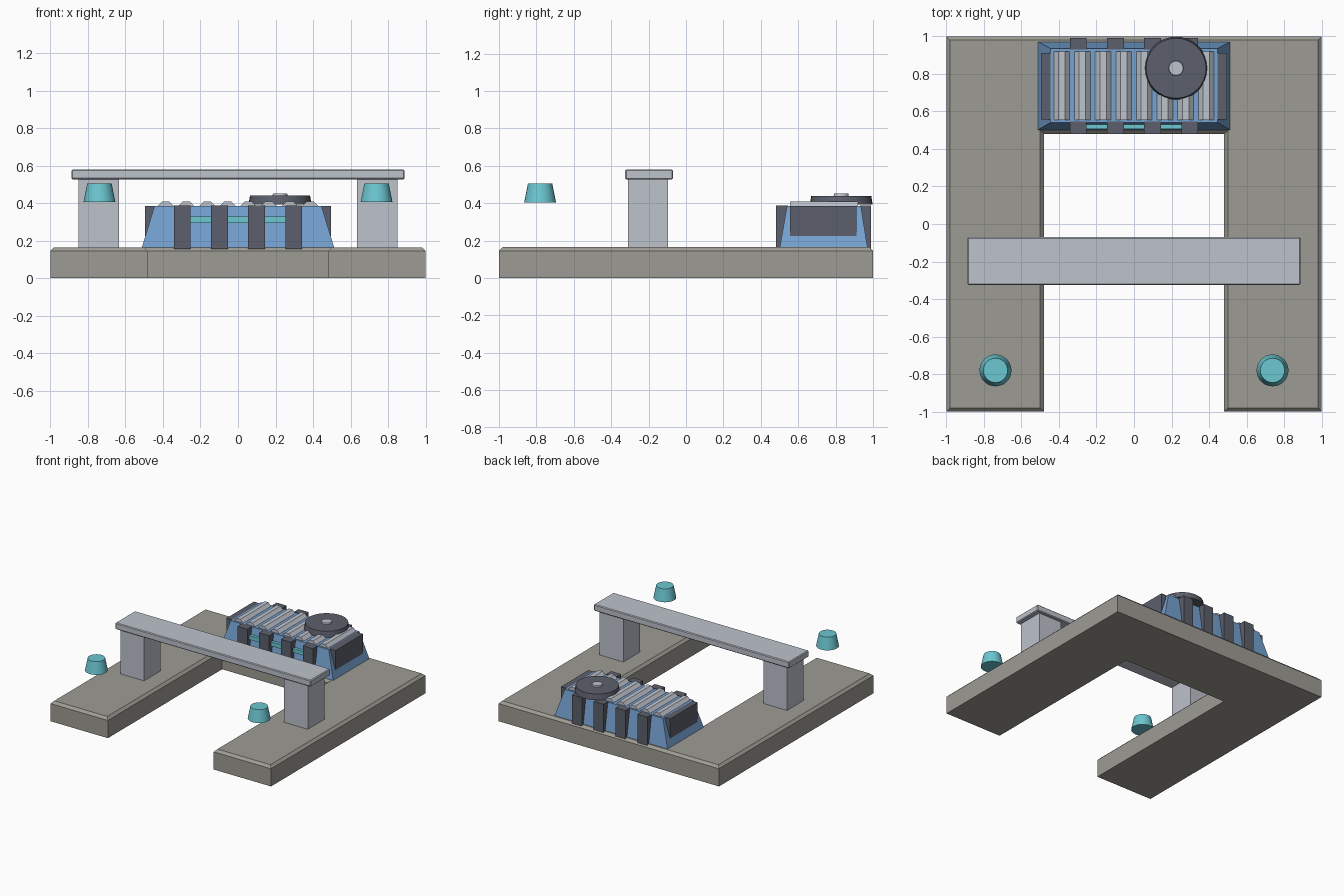
import bpy, bmesh, math

if "Cube" in bpy.data.objects:
    bpy.data.objects.remove(bpy.data.objects["Cube"])


def material(name, r, g, b):
    m = bpy.data.materials.new(name)
    m.diffuse_color = (r, g, b, 1)
    m.use_nodes = True
    m.node_tree.nodes["Principled BSDF"].inputs["Base Color"].default_value = m.diffuse_color
    return m


STONE = material("warm grey stone", 0.34, 0.33, 0.295)
BLUE = material("blue paint", 0.18, 0.36, 0.64)
LIGHT = material("light grey metal", 0.51, 0.54, 0.60)
DARK = material("dark grey metal", 0.107, 0.117, 0.150)
CYAN = material("cyan glow", 0.15, 0.57, 0.64)


def finish(name, bm, mat, bevel=0.0, smooth=False):
    bmesh.ops.recalc_face_normals(bm, faces=bm.faces[:])
    mesh = bpy.data.meshes.new(name)
    bm.to_mesh(mesh)
    bm.free()
    mesh.materials.append(mat)
    ob = bpy.data.objects.new(name, mesh)
    bpy.context.collection.objects.link(ob)
    if bevel:
        mod = ob.modifiers.new("bevel", 'BEVEL')
        mod.width, mod.segments = bevel, 1
    if smooth:
        bpy.ops.object.select_all(action='DESELECT')
        ob.select_set(True)
        bpy.context.view_layer.objects.active = ob
        bpy.ops.object.shade_smooth_by_angle(angle=math.radians(35))
    return ob


def frustum(name, lower, upper, z0, z1, mat, bevel=0.0):
    """Solid between two rectangles (x0, x1, y0, y1)."""
    bm = bmesh.new()
    rings = []
    for (x0, x1, y0, y1), z in ((lower, z0), (upper, z1)):
        rings.append([bm.verts.new((x, y, z)) for x, y in
                      ((x0, y0), (x1, y0), (x1, y1), (x0, y1))])
    a, b = rings
    bm.faces.new(a)
    bm.faces.new(b)
    for i in range(4):
        j = (i + 1) % 4
        bm.faces.new((a[i], a[j], b[j], b[i]))
    return finish(name, bm, mat, bevel)


def box(name, x0, x1, y0, y1, z0, z1, mat, bevel=0.0):
    r = (x0, x1, y0, y1)
    return frustum(name, r, r, z0, z1, mat, bevel)


def cone(name, x, y, r0, r1, z0, z1, mat, sides=32):
    bm = bmesh.new()
    bmesh.ops.create_cone(bm, cap_ends=True, segments=sides,
                          radius1=r0, radius2=r1, depth=z1 - z0)
    bmesh.ops.translate(bm, verts=bm.verts[:], vec=(x, y, (z0 + z1) / 2))
    return finish(name, bm, mat, smooth=True)


# U-shaped base slab with chamfered top edges
outline = [(-1, -1), (-0.48, -1), (-0.48, 0.48), (0.48, 0.48),
           (0.48, -1), (1, -1), (1, 1), (-1, 1)]
bm = bmesh.new()
face = bm.faces.new([bm.verts.new((x, y, 0)) for x, y in outline])
ext = bmesh.ops.extrude_face_region(bm, geom=[face])
tops = [v for v in ext["geom"] if isinstance(v, bmesh.types.BMVert)]
bmesh.ops.translate(bm, verts=tops, vec=(0, 0, 0.165))
rim = [e for e in bm.edges if all(v.co.z > 0.1 for v in e.verts)]
bmesh.ops.bevel(bm, geom=rim, offset=0.02, segments=1, affect='EDGES')
finish("base_slab", bm, STONE)

# Gantry across the open side
for side, s in (("left", -1), ("right", 1)):
    x0, x1 = sorted((s * 0.635, s * 0.85))
    box(side + "_gantry_leg", x0, x1, -0.31, -0.095, 0.155, 0.53, LIGHT)
    cone(side + "_floating_lamp", s * 0.738, -0.78, 0.085, 0.065, 0.405, 0.505, CYAN)
box("gantry_beam", -0.887, 0.887, -0.325, -0.07, 0.527, 0.58, LIGHT, bevel=0.006)

# Tapered machine housing
frustum("housing", (-0.515, 0.515, 0.50, 0.972), (-0.445, 0.445, 0.54, 0.935),
        0.155, 0.385, BLUE)

# Upright ribs on front and back, and side panels
for i in range(4):
    x = -0.297 + i * 0.198
    box(f"front_rib_{i + 1}", x - 0.045, x + 0.045, 0.48, 0.545, 0.155, 0.388, DARK)
    box(f"back_rib_{i + 1}", x - 0.045, x + 0.045, 0.93, 0.99, 0.155, 0.388, DARK)
for side, s in (("left", -1), ("right", 1)):
    x0, x1 = sorted((s * 0.435, s * 0.495))
    box(side + "_side_panel", x0, x1, 0.557, 0.912, 0.225, 0.385, DARK)

# Glowing strips between the front ribs
for i in range(3):
    x = -0.198 + i * 0.198
    box(f"front_light_strip_{i + 1}", x - 0.056, x + 0.056, 0.505, 0.54,
        0.295, 0.328, CYAN)

# Eight octagonal roof tubes
for i in range(8):
    bm = bmesh.new()
    x, r, n = -0.385 + i * 0.11, 0.0455, 8
    ring = [bm.verts.new((x + r * math.cos((k + 0.5) * math.tau / n), 0.555,
                          0.368 + r * math.sin((k + 0.5) * math.tau / n)))
            for k in range(n)]
    face = bm.faces.new(ring)
    ext = bmesh.ops.extrude_face_region(bm, geom=[face])
    bmesh.ops.translate(bm, vec=(0, 0.365, 0),
                        verts=[v for v in ext["geom"] if isinstance(v, bmesh.types.BMVert)])
    finish(f"roof_tube_{i + 1}", bm, LIGHT)

# Round roof fan with hub
cone("roof_disc", 0.224, 0.83, 0.168, 0.160, 0.393, 0.44, DARK)
cone("disc_hub", 0.224, 0.83, 0.042, 0.038, 0.43, 0.451, LIGHT, sides=16)
